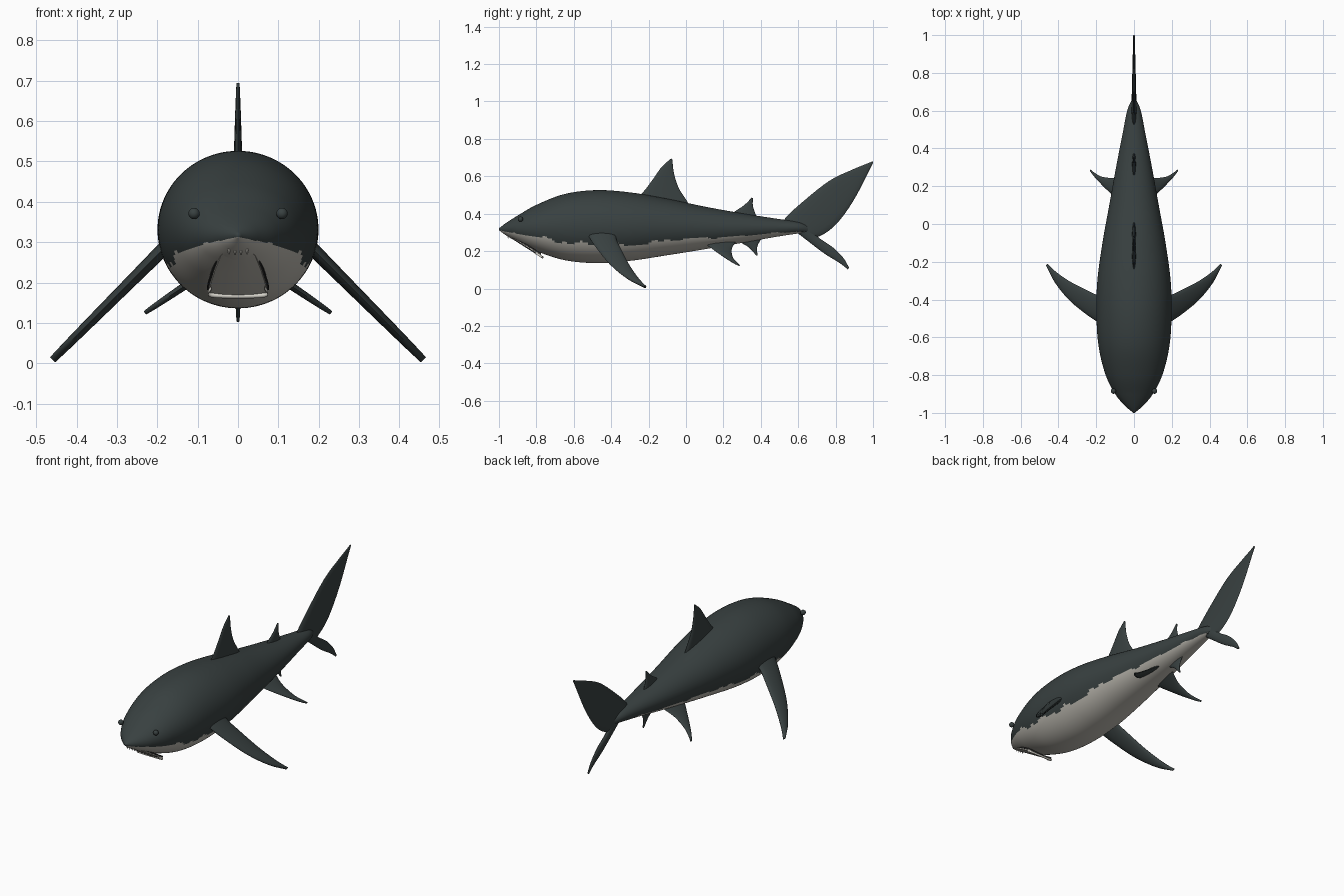
import bpy, bmesh, math
from mathutils import Vector

cube = bpy.data.objects.get("Cube")
if cube:
    bpy.data.objects.remove(cube)


def material(name, rgb, rough=0.6):
    m = bpy.data.materials.new(name)
    m.use_nodes = True
    m.diffuse_color = (*rgb, 1)
    node = m.node_tree.nodes["Principled BSDF"]
    node.inputs["Base Color"].default_value = (*rgb, 1)
    node.inputs["Roughness"].default_value = rough
    return m


SKIN = material("dark slate skin", (0.040, 0.052, 0.052))
BELLY = material("pale belly", (0.50, 0.48, 0.43))
TOOTH = material("tooth white", (0.68, 0.66, 0.60))
MOUTH = material("mouth dark", (0.03, 0.03, 0.03))


def smooth_path(points, steps):
    """Catmull-Rom samples through points of any dimension."""
    pts = [Vector(p) for p in points]
    pts = [2 * pts[0] - pts[1]] + pts + [2 * pts[-1] - pts[-2]]
    out = []
    for i in range(1, len(pts) - 2):
        a, b, c, d = pts[i - 1:i + 3]
        for k in range(steps):
            t = k / steps
            out.append(0.5 * (2 * b + (c - a) * t + (2 * a - 5 * b + 4 * c - d) * t * t
                              + (3 * b - a - 3 * c + d) * t ** 3))
    return out + [pts[-2]]


def loft(name, rings, mats, angle=40):
    """Skin closed rings of points and cap both ends."""
    bm = bmesh.new()
    rows = [[bm.verts.new(p) for p in ring] for ring in rings]
    n = len(rows[0])
    for r, s in zip(rows, rows[1:]):
        for j in range(n):
            bm.faces.new((r[j], r[(j + 1) % n], s[(j + 1) % n], s[j]))
    bm.faces.new(rows[0])
    bm.faces.new(rows[-1])
    bmesh.ops.recalc_face_normals(bm, faces=bm.faces)
    mesh = bpy.data.meshes.new(name)
    bm.to_mesh(mesh)
    bm.free()
    obj = bpy.data.objects.new(name, mesh)
    bpy.context.collection.objects.link(obj)
    for m in mats:
        mesh.materials.append(m)
    shade(obj, angle)
    return obj


def shade(obj, angle=40):
    bpy.ops.object.select_all(action="DESELECT")
    obj.select_set(True)
    bpy.context.view_layer.objects.active = obj
    bpy.ops.object.shade_smooth_by_angle(angle=math.radians(angle))


def fin(name, lead, trail, thick, origin=(0, 0, 0), span=(0, 0, 1), side=(1, 0, 0)):
    """Lens-section fin; edges are (span distance, y) pairs from root to tip."""
    origin, span, side = Vector(origin), Vector(span), Vector(side)
    rings = []
    edges = list(zip(smooth_path(lead, 5), smooth_path(trail, 5)))
    for i, (a, b) in enumerate(edges):
        t = thick[0] + (thick[1] - thick[0]) * i / (len(edges) - 1)
        ring = []
        for k in range(16):
            ang = math.tau * k / 16
            s, y = (a + b) / 2 + (a - b) / 2 * math.cos(ang)
            ring.append(origin + span * s + Vector((0, y, 0)) + side * t * math.sin(ang))
        rings.append(ring)
    return loft(name, rings, [SKIN])


# Body: stations of y, half width, top, bottom, colour line height
STATIONS = [
    (-1.0, 0.004, 0.322, 0.312, 0.312), (-0.96, 0.050, 0.352, 0.283, 0.303),
    (-0.9, 0.100, 0.390, 0.248, 0.293), (-0.8, 0.150, 0.447, 0.200, 0.275),
    (-0.65, 0.187, 0.505, 0.152, 0.248), (-0.48, 0.199, 0.526, 0.136, 0.235),
    (-0.3, 0.194, 0.514, 0.148, 0.232), (-0.1, 0.167, 0.480, 0.178, 0.258),
    (0.1, 0.131, 0.438, 0.210, 0.270), (0.3, 0.095, 0.402, 0.244, 0.283),
    (0.48, 0.060, 0.374, 0.276, 0.298), (0.6, 0.036, 0.356, 0.294, 0.304),
    (0.66, 0.010, 0.335, 0.300, 0.300)]
samples = smooth_path(STATIONS, 12)
SIDES = 96
rings = []
for y, w, top, bottom, line in samples:
    mid, half = (top + bottom) / 2, (top - bottom) / 2
    rings.append([(w * math.sin(math.tau * k / SIDES), y,
                   mid + half * math.cos(math.tau * k / SIDES)) for k in range(SIDES)])
body = loft("body", rings, [SKIN, BELLY], 60)
for i, face in enumerate(body.data.polygons):
    y = face.center.y
    row = samples[min(i // SIDES, len(samples) - 1)]
    fade = min(1, max(0, (y + 0.95) * 4)) * max(0.2, min(1, 0.6 - y))
    wave = 0.008 * math.sin(y * 31) + 0.005 * math.sin(y * 67 + 1)
    face.material_index = int(face.center.z < row[4] + wave * fade)

# Middle fins, given as (z, y)
fin("dorsal_fin",
    [(0.46, -0.30), (0.51, -0.235), (0.58, -0.18), (0.65, -0.13), (0.695, -0.08)],
    [(0.42, 0.03), (0.46, 0.01), (0.54, -0.04), (0.62, -0.065), (0.69, -0.073)], (0.014, 0.004))
fin("rear_dorsal_fin", [(0.38, 0.22), (0.415, 0.265), (0.445, 0.31), (0.486, 0.352)],
    [(0.36, 0.39), (0.39, 0.375), (0.44, 0.358), (0.482, 0.358)], (0.012, 0.004))
fin("anal_fin", [(0.28, 0.24), (0.25, 0.285), (0.22, 0.335), (0.175, 0.377)],
    [(0.29, 0.43), (0.26, 0.40), (0.22, 0.38), (0.178, 0.383)], (0.010, 0.004))
fin("upper_tail_lobe",
    [(0.33, 0.52), (0.375, 0.53), (0.46, 0.62), (0.575, 0.765), (0.636, 0.89), (0.68, 0.998)],
    [(0.285, 0.67), (0.275, 0.70), (0.31, 0.765), (0.375, 0.83), (0.49, 0.907), (0.672, 1.0)],
    (0.017, 0.004))
fin("lower_tail_lobe",
    [(0.325, 0.56), (0.255, 0.65), (0.187, 0.74), (0.137, 0.82), (0.102, 0.866)],
    [(0.30, 0.69), (0.268, 0.715), (0.22, 0.785), (0.165, 0.84), (0.112, 0.872)], (0.014, 0.004))

# Paired fins and eyes
for label, sx in (("left", 1), ("right", -1)):
    fin(label + "_pectoral_fin",
        [(-0.06, -0.54), (0, -0.52), (0.1, -0.472), (0.22, -0.40), (0.32, -0.31), (0.38, -0.225)],
        [(-0.06, -0.35), (0, -0.375), (0.1, -0.345), (0.22, -0.30), (0.32, -0.25), (0.378, -0.212)],
        (0.019, 0.009), (sx * 0.19, 0, 0.278), (sx * 0.71, 0, -0.71), (sx * 0.71, 0, 0.71))
    fin(label + "_pelvic_fin",
        [(-0.03, 0.08), (0.05, 0.14), (0.13, 0.205), (0.18, 0.25), (0.205, 0.278)],
        [(-0.03, 0.27), (0.05, 0.245), (0.13, 0.25), (0.18, 0.272), (0.206, 0.288)],
        (0.012, 0.005), (sx * 0.06, 0, 0.24), (sx * 0.83, 0, -0.56), (sx * 0.56, 0, 0.83))
    bpy.ops.mesh.primitive_uv_sphere_add(segments=20, ring_count=12, radius=0.014,
                                         location=(sx * 0.109, -0.885, 0.371))
    eye = bpy.context.object
    eye.name = label + "_eye"
    eye.data.materials.append(SKIN)
    shade(eye, 60)


# Lower jaw: flaring plate over a darker mouth plate
def plate(name, margin, drop, mat):
    rings = []
    for y, z, w in ((-0.945, 0.277, 0.030), (-0.92, 0.262, 0.043), (-0.86, 0.224, 0.058),
                    (-0.80, 0.186, 0.070), (-0.775, 0.172, 0.073)):
        w += margin
        ring = [(w * t, y, z - drop + 0.006 * t * t) for t in (-1, -0.5, 0, 0.5, 1)]
        rings.append(ring + [(x, yy, zz + 0.008) for x, yy, zz in reversed(ring)])
    return loft(name, rings, [mat], 30)


plate("mouth_lining", 0.004, -0.004, MOUTH)
plate("lower_jaw", 0, 0.003, BELLY)

# Rounded lip along the end of the jaw
lip_rings = []
for x, y, z in smooth_path([(-0.066, -0.80, 0.188), (-0.073, -0.775, 0.172), (-0.04, -0.768, 0.167),
                            (0.04, -0.768, 0.167), (0.073, -0.775, 0.172), (0.066, -0.80, 0.188)], 5):
    lip_rings.append([(x, y + 0.006 * math.cos(math.tau * k / 8),
                       z + 0.006 * math.sin(math.tau * k / 8)) for k in range(8)])
loft("jaw_lip", lip_rings, [TOOTH], 60)

# Upper teeth
for i in range(4):
    x = (i - 1.5) * 0.015
    bpy.ops.mesh.primitive_cone_add(vertices=8, radius1=0.005, radius2=0, depth=0.02,
                                    location=(x, -0.951, 0.276), rotation=(math.pi, 0, 0))
    tooth = bpy.context.object
    tooth.name = "tooth_%d" % (i + 1)
    tooth.data.materials.append(TOOTH)
